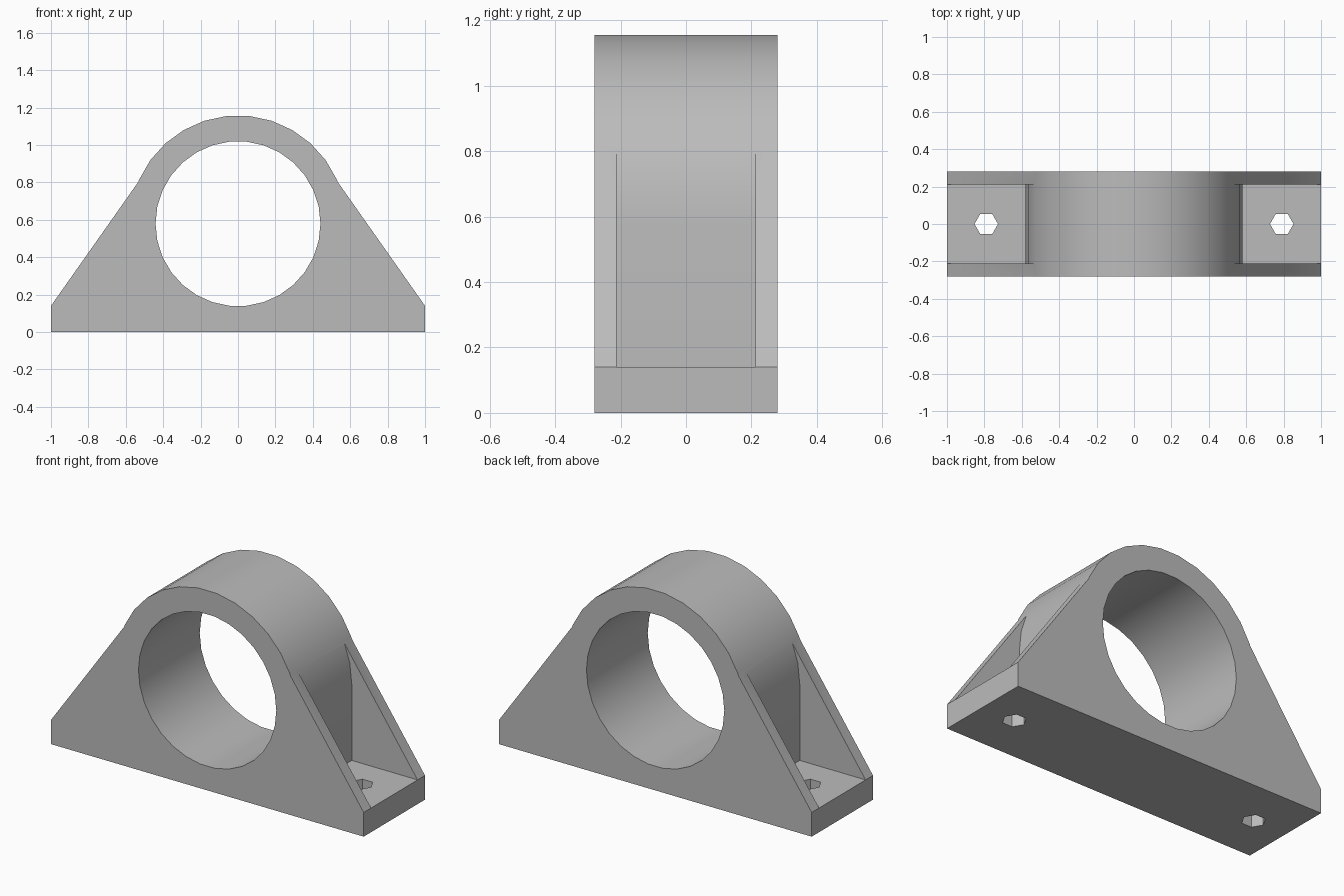
import bpy, bmesh
from math import cos, sin, radians

if "Cube" in bpy.data.objects:
    bpy.data.objects.remove(bpy.data.objects["Cube"], do_unlink=True)

DEPTH, POCKET = 0.28, 0.2125          # half widths of body and pockets
AXIS_Z, OUTER, BORE = 0.579, 0.579, 0.441
BASE = 0.14
STEP = 12                             # degrees per facet

grey = bpy.data.materials.new("plain grey")
grey.use_nodes = True
colour = (0.5, 0.5, 0.5, 1)
grey.diffuse_color = colour
grey.node_tree.nodes["Principled BSDF"].inputs["Base Color"].default_value = colour


def arc(radius, start, end, step=STEP, cx=0, cy=AXIS_Z):
    return [(cx + radius * cos(radians(a)), cy + radius * sin(radians(a)))
            for a in range(start, end + 1, step)]


def prism(name, outline, low, high, along="y"):
    """Extrude an outline along y (outline in x, z) or along z (outline in x, y)."""
    bm = bmesh.new()
    place = (lambda p: (p[0], low, p[1])) if along == "y" else (lambda p: (p[0], p[1], low))
    face = bm.faces.new([bm.verts.new(place(p)) for p in outline])
    made = bmesh.ops.extrude_face_region(bm, geom=[face])["geom"]
    shift = (0, high - low, 0) if along == "y" else (0, 0, high - low)
    bmesh.ops.translate(bm, vec=shift, verts=[v for v in made if isinstance(v, bmesh.types.BMVert)])
    bmesh.ops.recalc_face_normals(bm, faces=bm.faces)
    mesh = bpy.data.meshes.new(name)
    bm.to_mesh(mesh)
    bm.free()
    obj = bpy.data.objects.new(name, mesh)
    bpy.context.collection.objects.link(obj)
    mesh.materials.append(grey)
    return obj


# Body: base with sloping sides rising into a round top
ring = arc(OUTER, 0, 180)
t = 0.9                               # where the slope meets the round
kink = tuple(a + (b - a) * t for a, b in zip(ring[1], ring[2]))
outline = ([(-1, 0), (1, 0), (1, BASE), kink] + ring[2:-2]
           + [(-kink[0], kink[1]), (-1, BASE)])
body = prism("bearing_block", outline, -DEPTH, DEPTH)

# Cutters: round bore, two side pockets and two hexagonal bolt holes
cutters = [prism("bore_cutter", arc(BORE, 0, 359 - STEP + 1), -0.5, 0.5)]
pocket = [(OUTER, BASE)] + ring[:2] + [kink, (1.2, kink[1]), (1.2, BASE)]
for side, word in ((1, "left"), (-1, "right")):
    cutters.append(prism(word + "_pocket_cutter",
                         [(side * x, z) for x, z in pocket], -POCKET, POCKET))
    cutters.append(prism(word + "_bolt_hole_cutter",
                         arc(0.063, 0, 300, 60, side * 0.79, 0), -0.1, 0.3, "z"))

for cutter in cutters:
    cutter.hide_render = True
    cutter.hide_set(True)
    cut = body.modifiers.new(cutter.name, "BOOLEAN")
    cut.operation = "DIFFERENCE"
    cut.solver = "EXACT"
    cut.object = cutter

# Apply the cuts, then remove the cutters
bpy.context.view_layer.update()
evaluated = body.evaluated_get(bpy.context.evaluated_depsgraph_get())
result = bpy.data.meshes.new_from_object(evaluated)
body.modifiers.clear()
body.data = result
for cutter in cutters:
    bpy.data.objects.remove(cutter, do_unlink=True)

# Smooth the round surfaces, keep the corners crisp
bpy.ops.object.select_all(action="DESELECT")
body.select_set(True)
bpy.context.view_layer.objects.active = body
bpy.ops.object.shade_smooth_by_angle(angle=radians(30))
